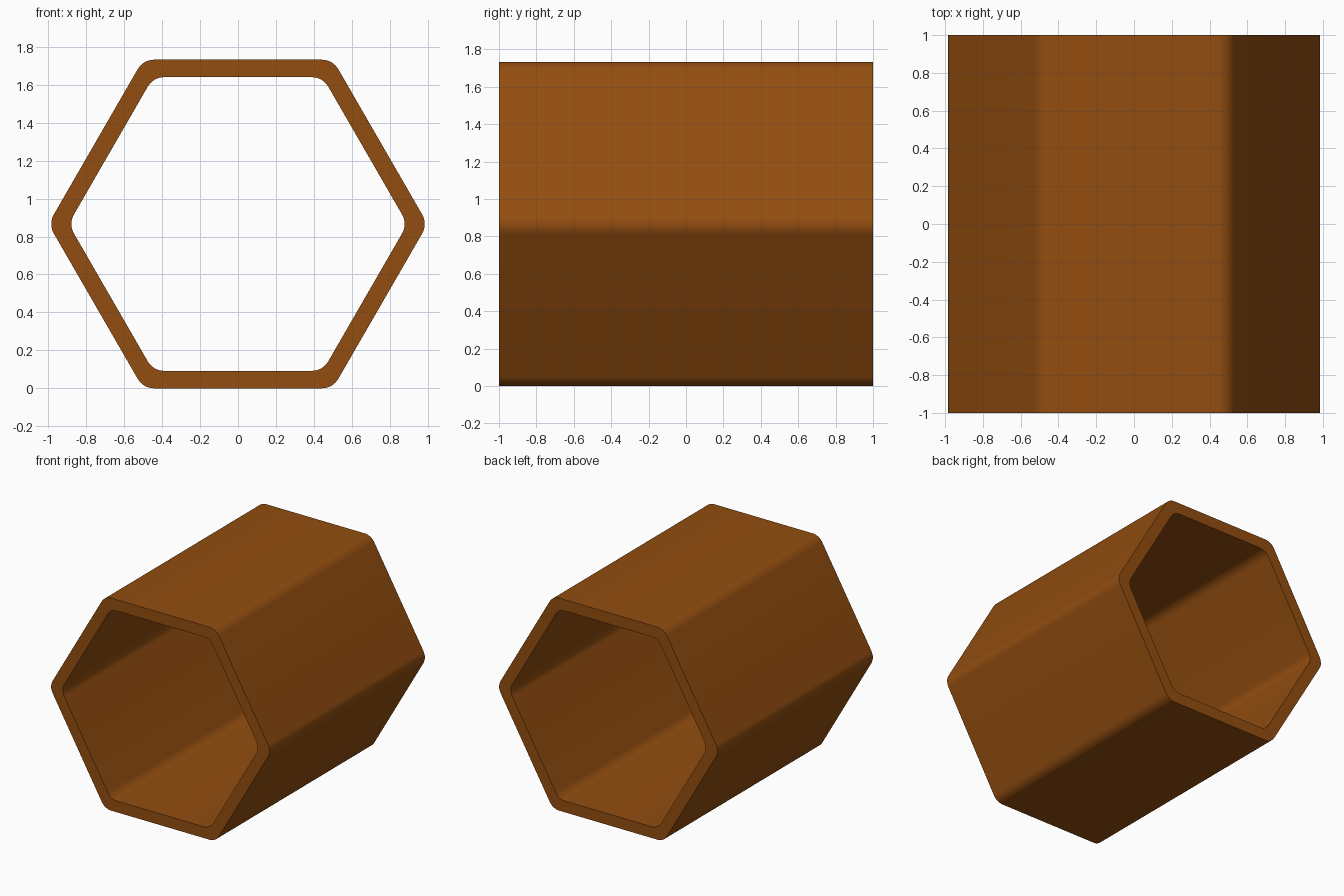
import bpy, bmesh, math

if "Cube" in bpy.data.objects:
    bpy.data.objects.remove(bpy.data.objects["Cube"])

APOTHEM, WALL, HALF_LEN, SEGS = 0.866, 0.092, 1.0, 8


def rounded_hexagon(apothem, radius):
    """Points (x, z) of a hexagon with flat top and rounded corners."""
    centre_dist = (apothem - radius) / math.cos(math.pi / 6)
    pts = []
    for k in range(6):
        a = k * math.pi / 3
        for i in range(SEGS + 1):
            t = a - math.pi / 6 + i / SEGS * math.pi / 3
            pts.append((centre_dist * math.cos(a) + radius * math.cos(t),
                        APOTHEM + centre_dist * math.sin(a) + radius * math.sin(t)))
    return pts


# Four rings: outer front, outer back, inner back, inner front
bm = bmesh.new()
outer = rounded_hexagon(APOTHEM, 0.1)
inner = rounded_hexagon(APOTHEM - WALL, 0.1)
rings = [[bm.verts.new((x, y, z)) for x, z in prof]
         for prof, y in ((outer, -HALF_LEN), (outer, HALF_LEN),
                         (inner, HALF_LEN), (inner, -HALF_LEN))]

# Join the rings in a loop to form the walls and end rims
n = len(outer)
for a, b in zip(rings, rings[1:] + rings[:1]):
    for i in range(n):
        j = (i + 1) % n
        bm.faces.new((a[i], a[j], b[j], b[i]))
bmesh.ops.recalc_face_normals(bm, faces=bm.faces)

mesh = bpy.data.meshes.new("hexagonal_tube")
bm.to_mesh(mesh)
bm.free()
tube = bpy.data.objects.new("hexagonal_tube", mesh)
bpy.context.collection.objects.link(tube)

# Brown finish
brown = bpy.data.materials.new("brown")
brown.diffuse_color = (0.29, 0.075, 0.005, 1)
brown.use_nodes = True
brown.node_tree.nodes["Principled BSDF"].inputs["Base Color"].default_value = brown.diffuse_color
mesh.materials.append(brown)

# Smooth corners, sharp rims
bpy.context.view_layer.objects.active = tube
tube.select_set(True)
bpy.ops.object.shade_smooth_by_angle(angle=math.radians(30))
